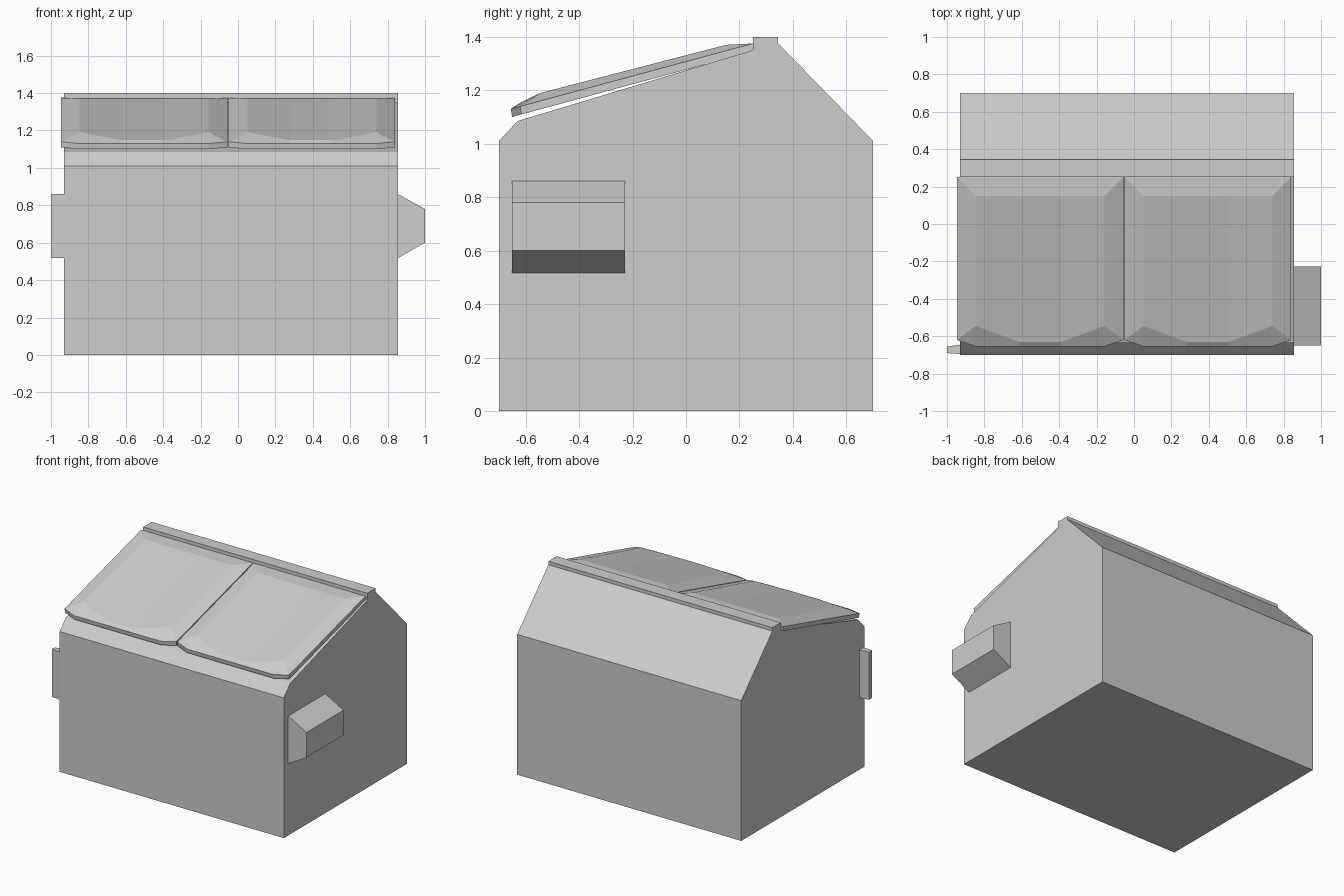
import bpy
import bmesh

cube = bpy.data.objects.get("Cube")
if cube:
    bpy.data.objects.remove(cube, do_unlink=True)

# Single painted-metal colour
GREY = (0.61, 0.61, 0.61, 1)
grey = bpy.data.materials.new("light grey")
grey.use_nodes = True
grey.diffuse_color = GREY
grey.node_tree.nodes["Principled BSDF"].inputs["Base Color"].default_value = GREY


def finish(name, bm):
    bmesh.ops.recalc_face_normals(bm, faces=bm.faces)
    mesh = bpy.data.meshes.new(name)
    bm.to_mesh(mesh)
    bm.free()
    mesh.materials.append(grey)
    obj = bpy.data.objects.new(name, mesh)
    bpy.context.collection.objects.link(obj)
    return obj


def loft(name, start, end):
    """Closed solid between two matching loops of points."""
    bm = bmesh.new()
    a = [bm.verts.new(p) for p in start]
    b = [bm.verts.new(p) for p in end]
    bm.faces.new(a)
    bm.faces.new(b)
    for i in range(len(a)):
        j = (i + 1) % len(a)
        bm.faces.new((a[i], a[j], b[j], b[i]))
    return finish(name, bm)


def rect(x, y0, y1, z0, z1):
    return [(x, y0, z0), (x, y1, z0), (x, y1, z1), (x, y0, z1)]


def lid(name, x0):
    """Raised lid panel with sloping borders and a cut-cornered front edge."""
    columns = (0, 0.1, 0.33, 0.56, 0.79, 0.89)
    hinge = [(0.25, 1.375)] * 6
    back = [(0.25, 1.375)] + [(0.15, 1.37)] * 4 + [(0.25, 1.375)]
    front = [(-0.62, 1.14), (-0.545, 1.19), (-0.63, 1.148)]
    lip = [(-0.62, 1.14), (-0.655, 1.13), (-0.655, 1.13)]
    rows = [hinge, back, front + front[::-1], lip + lip[::-1]]
    bm = bmesh.new()
    grid = [[bm.verts.new((x0 + x, y, z)) for x, (y, z) in zip(columns, row)]
            for row in rows]
    for r in range(3):
        for c in range(5):
            bm.faces.new((grid[r][c], grid[r][c + 1],
                          grid[r + 1][c + 1], grid[r + 1][c]))
    # Merge the border points shared by neighbouring rows
    bmesh.ops.remove_doubles(bm, verts=bm.verts, dist=0.0005)
    # Rim and flat underside
    border = [e for e in bm.edges if e.is_boundary]
    rim = bmesh.ops.extrude_edge_only(bm, edges=border)["geom"]
    lower = [v for v in rim if isinstance(v, bmesh.types.BMVert)]
    bmesh.ops.translate(bm, verts=lower, vec=(0, 0.005, -0.03))
    for v in lower:
        v.co.y = min(v.co.y, 0.25)
    bmesh.ops.contextual_create(
        bm, geom=[e for e in rim if isinstance(e, bmesh.types.BMEdge)])
    return finish(name, bm)


# Container body with sloping roof and hinge ridge
RIGHT, LEFT = -0.93, 0.855
outline = [(-0.7, 0), (0.7, 0), (0.7, 1.01), (0.345, 1.375), (0.345, 1.4),
           (0.25, 1.4), (0.25, 1.35), (-0.63, 1.085), (-0.7, 1.01)]
loft("container_body", [(RIGHT, y, z) for y, z in outline],
     [(LEFT, y, z) for y, z in outline])

# Twin lids
lid("right_lid", -0.947)
lid("left_lid", -0.05)

# Lifting sleeve and lifting plate on the sides
loft("left_lift_sleeve", rect(LEFT, -0.65, -0.228, 0.517, 0.86),
     rect(1.0, -0.65, -0.228, 0.6, 0.78))
loft("right_lift_plate", rect(RIGHT, -0.695, -0.645, 0.517, 0.86),
     rect(-1.0, -0.69, -0.655, 0.517, 0.86))
